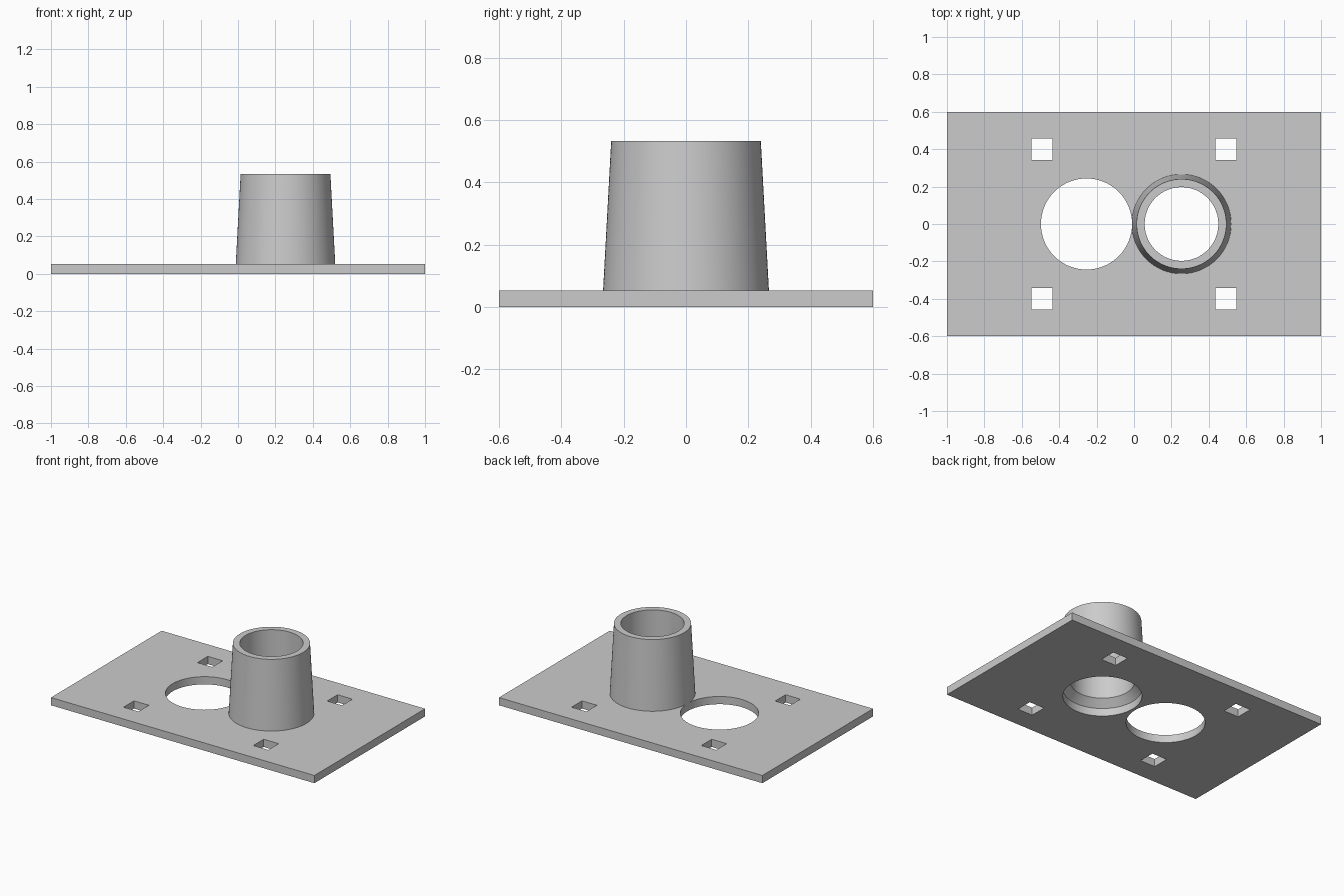
import bpy, bmesh, math
from mathutils import Matrix, Vector

cube = bpy.data.objects.get("Cube")
if cube:
    bpy.data.objects.remove(cube, do_unlink=True)

PLATE_H = 0.053     # plate thickness
TOP = 0.533         # top of the tube
HOLE_X = 0.254      # round holes sit at +/- this
HOLE_R = 0.2435
SLOT_X, SLOT_Y, SLOT = 0.4925, 0.4, 0.113
SEGMENTS = 96

grey = bpy.data.materials.new("plain_grey")
grey.use_nodes = True
grey.diffuse_color = (0.6, 0.6, 0.6, 1)
grey.node_tree.nodes["Principled BSDF"].inputs["Base Color"].default_value = grey.diffuse_color


def make_object(name, bm):
    bmesh.ops.recalc_face_normals(bm, faces=bm.faces)
    mesh = bpy.data.meshes.new(name)
    bm.to_mesh(mesh)
    bm.free()
    mesh.materials.append(grey)
    obj = bpy.data.objects.new(name, mesh)
    bpy.context.collection.objects.link(obj)
    return obj


def add_box(bm, centre, size):
    matrix = Matrix.Translation(centre) @ Matrix.Diagonal((*size, 1))
    bmesh.ops.create_cube(bm, size=1, matrix=matrix)


def activate(obj):
    bpy.ops.object.select_all(action="DESELECT")
    obj.select_set(True)
    bpy.context.view_layer.objects.active = obj


def smooth(obj):
    activate(obj)
    bpy.ops.object.shade_smooth_by_angle(angle=math.radians(30))


# Flat base plate
bm = bmesh.new()
add_box(bm, (0, 0, PLATE_H / 2), (2, 1.2, PLATE_H))
plate = make_object("base_plate", bm)

# Cutter for the two round holes and four square slots
bm = bmesh.new()
for side in (-1, 1):
    bmesh.ops.create_cone(bm, cap_ends=True, segments=SEGMENTS, radius1=HOLE_R,
                          radius2=HOLE_R, depth=0.4,
                          matrix=Matrix.Translation((side * HOLE_X, 0, 0)))
    for end in (-1, 1):
        add_box(bm, (side * SLOT_X, end * SLOT_Y, 0), (SLOT, SLOT, 0.4))
cutter = make_object("hole_cutter", bm)
cutter.hide_render = True

cut = plate.modifiers.new("holes", "BOOLEAN")
cut.operation = "DIFFERENCE"
cut.solver = "EXACT"
cut.object = cutter
activate(plate)
bpy.ops.object.modifier_apply(modifier=cut.name)
bpy.data.objects.remove(cutter, do_unlink=True)
smooth(plate)

# Tapered tube: straight bore with a chamfered mouth at the plate
profile = [(0.266, PLATE_H), (0.24, TOP), (0.197, TOP), (0.197, 0.1), (HOLE_R, PLATE_H)]
bm = bmesh.new()
verts = [bm.verts.new((HOLE_X + r, 0, z)) for r, z in profile]
edges = [bm.edges.new((a, b)) for a, b in zip(verts, verts[1:] + verts[:1])]
bmesh.ops.spin(bm, geom=verts + edges, cent=Vector((HOLE_X, 0, 0)), axis=(0, 0, 1),
               angle=math.tau, steps=SEGMENTS, use_merge=True)
bmesh.ops.remove_doubles(bm, verts=bm.verts, dist=0.0001)
tube = make_object("tapered_tube", bm)
smooth(tube)
